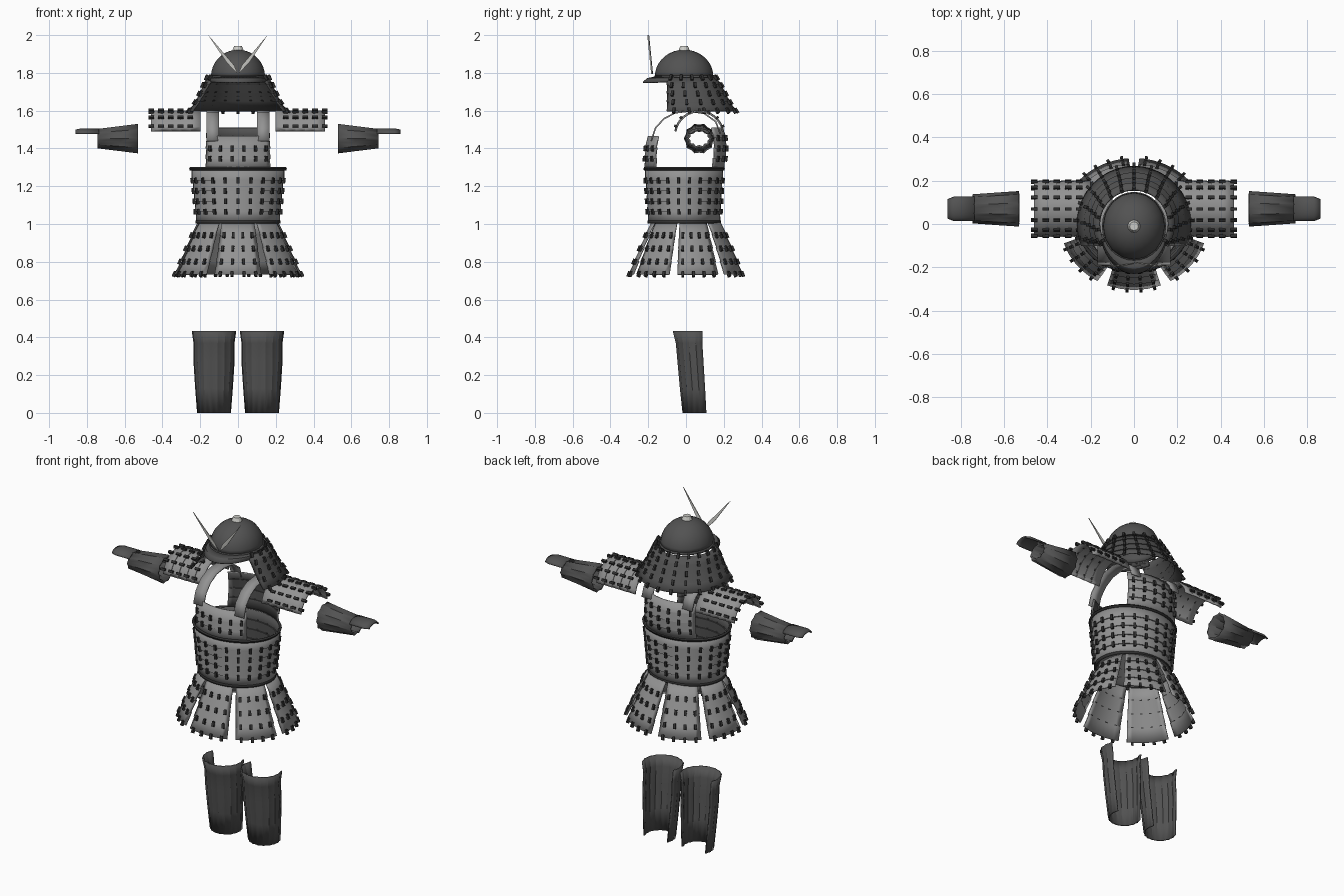
import bpy, bmesh
from math import sin, cos, asin, radians, degrees
from mathutils import Matrix, Vector

if "Cube" in bpy.data.objects:
    bpy.data.objects.remove(bpy.data.objects["Cube"])


def material(name, rgb):
    m = bpy.data.materials.new(name)
    m.use_nodes = True
    m.diffuse_color = (*rgb, 1)
    m.node_tree.nodes["Principled BSDF"].inputs["Base Color"].default_value = (*rgb, 1)
    return m


PLATE = material("grey plate", (0.29, 0.29, 0.29))
DARK = material("dark iron", (0.085, 0.085, 0.085))
CORD = material("black cord", (0.03, 0.03, 0.03))
PALE = material("pale metal", (0.6, 0.6, 0.57))

FLIP = Matrix.Scale(-1, 4, (1, 0, 0))
SIDES = (("left", Matrix()), ("right", FLIP))


def finish(bm, name, mat, thick=0, inner=None, smooth=True):
    """Turn a bmesh into an object, with optional thickness and lining."""
    mesh = bpy.data.meshes.new(name)
    bm.to_mesh(mesh)
    bm.free()
    ob = bpy.data.objects.new(name, mesh)
    bpy.context.collection.objects.link(ob)
    mesh.materials.append(mat)
    if smooth:
        bpy.ops.object.select_all(action="DESELECT")
        bpy.context.view_layer.objects.active = ob
        ob.select_set(True)
        bpy.ops.object.shade_smooth_by_angle(angle=radians(25))
    if thick:
        mod = ob.modifiers.new("thickness", "SOLIDIFY")
        mod.thickness = thick
        if inner:
            mesh.materials.append(inner)
            mod.material_offset = 1
    return ob


def on_ellipse(ring, a, out=0):
    return Vector(((ring[0] + out) * cos(radians(a)), (ring[1] + out) * sin(radians(a)), ring[2]))


def shell(name, rings, arc, segs, mat, place=Matrix(), thick=0.008, step=0,
          ripple=0, pegs=0, inner=None, peg_rows=None):
    """Sweep rings (rx, ry, height[, arc]) from low to high into an open shell.
    step makes overlapping rows, ripple makes slats, pegs adds lacing."""
    rings = [(*r[:3], r[3] if len(r) > 3 else arc) for r in rings]
    rows = []
    for low, high in zip(rings, rings[1:]):
        rows += [(low, step), (high, 0)] if step else [(low, 0)]
    if not step:
        rows.append((rings[-1], 0))
    bm = bmesh.new()
    grid = []
    for ring, out in rows:
        a0, a1 = ring[3]
        grid.append([])
        for j in range(segs + 1):
            p = on_ellipse(ring, a0 + (a1 - a0) * j / segs, out - (ripple if j % 2 else 0))
            grid[-1].append(bm.verts.new(place @ p))
    for lo, hi in zip(grid, grid[1:]):
        for j in range(segs):
            bm.faces.new((lo[j], lo[j + 1], hi[j + 1], hi[j]))
    bmesh.ops.remove_doubles(bm, verts=bm.verts, dist=0.0001)
    if place.determinant() < 0:
        bmesh.ops.reverse_faces(bm, faces=bm.faces)
    finish(bm, name, mat, thick, inner)
    if not pegs:
        return
    # small lacing knots across every row
    bm = bmesh.new()
    for i in (range(len(rings)) if peg_rows is None else peg_rows):
        ring, (a0, a1) = rings[i], rings[i][3]
        below, above = rings[max(i - 1, 0)], rings[min(i + 1, len(rings) - 1)]
        for k in range(pegs):
            a = a0 + (a1 - a0) * (k + 0.5) / pegs
            up = (on_ellipse(above, a) - on_ellipse(below, a)).normalized()
            side = Vector((-sin(radians(a)), cos(radians(a)), 0))
            frame = Matrix((side, up.cross(side), up)).transposed().to_4x4()
            frame.translation = on_ellipse(ring, a, step)
            bmesh.ops.create_cube(bm, size=1, matrix=place @ frame @ Matrix.Diagonal((0.014, 0.016, 0.03, 1)))
    bmesh.ops.recalc_face_normals(bm, faces=bm.faces)
    finish(bm, name + "_lacing", CORD, smooth=False)


FULL = (0, 360)

# Helmet bowl, crown knob and brim
head = Matrix.Translation((0, -0.01, 1.78))
bowl = [(0.143 * cos(radians(t)), 0.155 * cos(radians(t)), 0.143 * sin(radians(t))) for t in range(0, 91, 10)]
shell("helmet_bowl", bowl, FULL, 32, DARK, head, ripple=0.0015)
shell("helmet_rim", [(0.148, 0.158, -0.008), (0.148, 0.158, 0.006)], FULL, 32, DARK, head)
shell("helmet_brim", [(0.16, 0.22, -0.028), (0.155, 0.195, -0.008), (0.14, 0.15, 0.002)],
      (192, 348), 20, DARK, head)
bm = bmesh.new()
bmesh.ops.create_cone(bm, cap_ends=True, segments=12, radius1=0.03, radius2=0.02, depth=0.024,
                      matrix=Matrix.Translation((0, -0.01, 1.93)))
finish(bm, "crown_knob", PALE)

# Crest blades
for side, flip in SIDES:
    bm = bmesh.new()
    outline = [(0.002, 1.795), (0.06, 1.855), (0.157, 2.0), (0.02, 1.84)]
    bm.faces.new([bm.verts.new(flip @ Vector((x, -0.18 - (z - 1.8) * 0.1, z))) for x, z in outline])
    finish(bm, side + "_crest_blade", PALE, 0.005, smooth=False)

# Neck guard, cut off straight at the front
guard = []
for rx, ry, z in [(0.258, 0.262, 1.6), (0.225, 0.232, 1.645), (0.202, 0.208, 1.69),
                  (0.182, 0.185, 1.735), (0.163, 0.16, 1.775)]:
    cut = degrees(asin(0.1 / ry))
    guard.append((rx, ry, z, (-cut, 180 + cut)))
shell("neck_guard", guard, None, 32, DARK, step=0.006, pegs=13)

# Waist armour with cord rims
body = Matrix.Translation((0, -0.01, 0))
waist = [(0.217, 0.186, 1.01), (0.222, 0.19, 1.065), (0.227, 0.193, 1.12),
         (0.232, 0.196, 1.175), (0.238, 0.2, 1.23), (0.247, 0.206, 1.295)]
shell("waist_armour", waist, FULL, 40, PLATE, body, step=0.007, pegs=22,
      inner=DARK, peg_rows=range(1, 5))
shell("waist_top_rim", [(0.255, 0.213, 1.283), (0.259, 0.216, 1.293), (0.253, 0.21, 1.302)],
      FULL, 40, CORD, body, 0.012)
shell("waist_lower_rim", [(0.226, 0.194, 1.003), (0.226, 0.194, 1.018)], FULL, 40, CORD, body, 0.012)

# Breast and back plates
shell("breast_plate", [(0.243, 0.206, 1.29), (0.243, 0.206, 1.345), (0.241, 0.202, 1.4), (0.238, 0.192, 1.465)],
      (226, 314), 14, PLATE, body, step=0.006, pegs=6, inner=DARK, peg_rows=range(1, 3))
shell("back_plate", [(0.243, 0.206, 1.29), (0.243, 0.217, 1.345), (0.241, 0.222, 1.4),
                     (0.24, 0.218, 1.455), (0.238, 0.205, 1.51)],
      (46, 134), 14, PLATE, body, step=0.006, pegs=6, inner=DARK, peg_rows=range(1, 4))

# Shoulder straps
strap = [(-0.188, 1.44), (-0.165, 1.51), (-0.12, 1.56), (-0.06, 1.592), (0.02, 1.602),
         (0.1, 1.588), (0.16, 1.545), (0.185, 1.48)]
for side, flip in SIDES:
    bm = bmesh.new()
    pairs = [[bm.verts.new(flip @ Vector((x, y, z))) for x in (0.1, 0.168)] for y, z in strap]
    for a, b in zip(pairs, pairs[1:]):
        bm.faces.new((a[0], a[1], b[1], b[0]))
    if side == "right":
        bmesh.ops.reverse_faces(bm, faces=bm.faces)
    finish(bm, side + "_shoulder_strap", PLATE, 0.008)

# Seven flared skirt panels, the first at the front
skirt = [(0.332, 0.298, 0.735, 21.5), (0.303, 0.272, 0.8, 22), (0.273, 0.243, 0.87, 22.5),
         (0.243, 0.212, 0.94, 23), (0.213, 0.183, 1.01, 23.5)]
for n in range(7):
    mid = -90 + n * 360 / 7
    rings = [(rx, ry, z, (mid - half, mid + half)) for rx, ry, z, half in skirt]
    shell(f"skirt_panel_{n + 1}", rings, None, 8, PLATE, step=0.006, pegs=4, peg_rows=range(4))

# Arms run along x: local height becomes world x
along_x = Matrix(((0, 0, 1, 0), (1, 0, 0, 0.07), (0, 1, 0, 0), (0, 0, 0, 1)))
for side, flip in SIDES:
    def arm(z):
        return flip @ Matrix.Translation((0, 0, z)) @ along_x
    shell(side + "_sleeve", [(0.13, 0.13, 0.2 + 0.052 * i) for i in range(6)], (10, 170), 16,
          PLATE, arm(1.469), step=0.004, pegs=7, peg_rows=range(1, 6))
    shell(side + "_forearm_guard", [(0.082, 0.082, 0.53), (0.076, 0.07, 0.62), (0.067, 0.054, 0.745)],
          FULL, 20, DARK, arm(1.452), 0.012, ripple=0.008)
    shell(side + "_hand_guard", [(0.057, 0.028, 0.735), (0.057, 0.028, 0.83), (0.045, 0.022, 0.86)],
          (0, 180), 12, DARK, arm(1.478))

# Shin guards, open at the back and leaning with the leg
shin = [(0.09, 0.09, 0, 0.07), (0.1, 0.095, 0.13, 0.058), (0.109, 0.098, 0.27, 0.045),
        (0.109, 0.1, 0.37, 0.038), (0.118, 0.112, 0.432, 0.04)]
for side, flip in SIDES:
    lean = (0.07 - 0.04) / 0.432
    place = flip @ Matrix.Translation((0.127, 0.07, 0))
    place = place @ Matrix(((1, 0, 0, 0), (0, 1, -lean, 0), (0, 0, 1, 0), (0, 0, 0, 1)))
    shell(side + "_shin_guard", [r[:3] for r in shin], (155, 385), 22, DARK, place,
          0.007, ripple=0.004)
